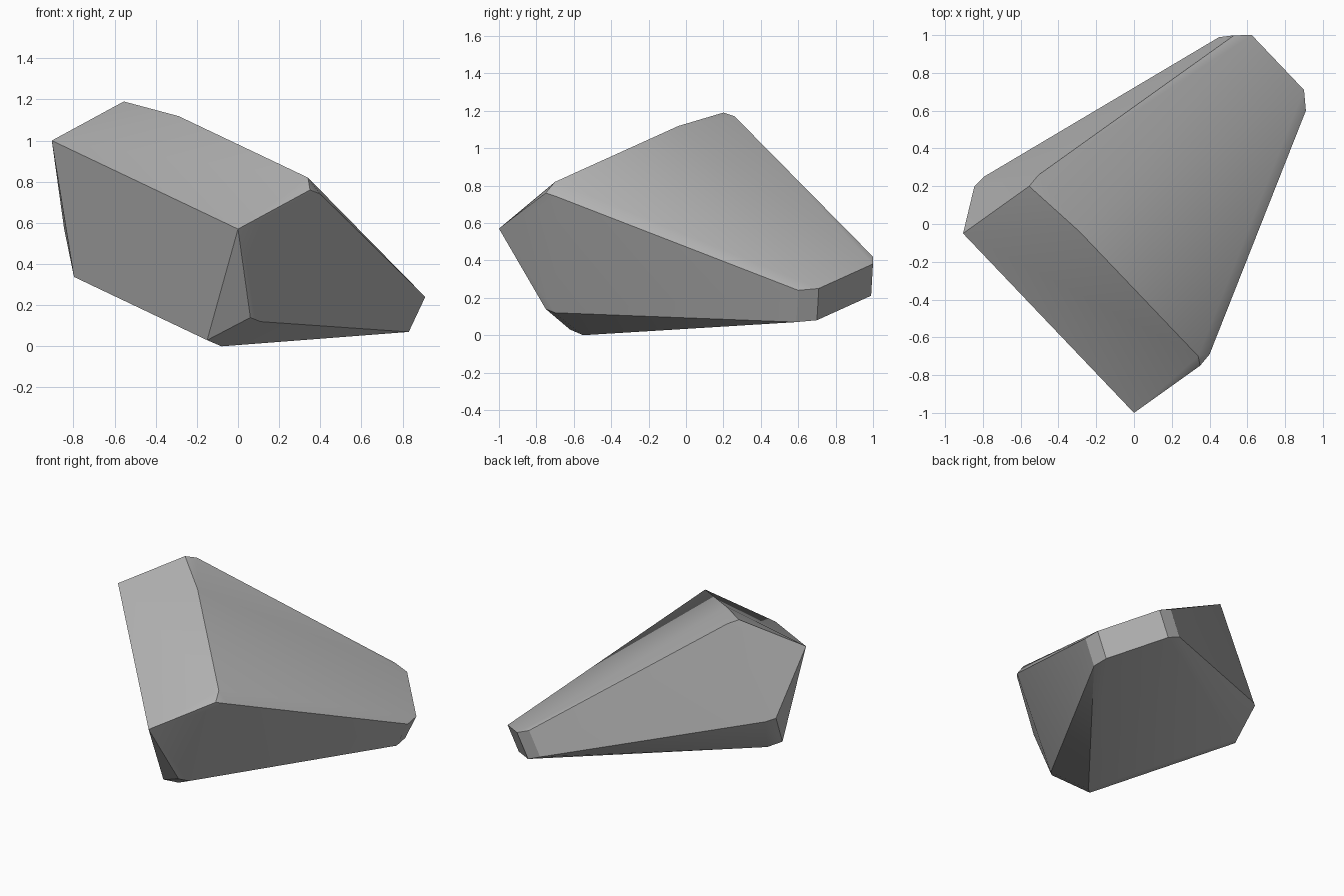
import bpy
import bmesh
import math
from mathutils import Vector

cube = bpy.data.objects.get("Cube")
if cube:
    bpy.data.objects.remove(cube, do_unlink=True)

# Stone colour
stone = bpy.data.materials.new("grey stone")
stone.use_nodes = True
grey = (0.45, 0.45, 0.45, 1)
stone.diffuse_color = grey
stone.node_tree.nodes["Principled BSDF"].inputs["Base Color"].default_value = grey

# The boulder is a chipped block: each corner has a partner across its width
across = Vector((-0.905, 0.95, 0.43))
corners = [
    ((0, -1, 0.57), 1),            # blunt front edge
    ((0.35, -0.75, 0.76), 1),      # upper chipped corner
    ((0.34, -0.70, 0.82), 0.695),
    ((0.40, -0.69, 0.74), 1),
    ((0.06, -0.75, 0.14), 1),      # lower chipped corner
    ((-0.15, -0.62, 0.03), 0.715),
    ((-0.08, -0.55, 0), 0.715),
    ((0.11, -0.70, 0.12), 1),
    ((0.91, 0.60, 0.24), 0.42),    # narrow tail end
    ((0.83, 0.59, 0.07), 0.42),
    ((0.90, 0.71, 0.25), 0.305),
    ((0.82, 0.70, 0.08), 0.305),
]

# Wrap the corners in a faceted skin
bm = bmesh.new()
for position, width in corners:
    start = Vector(position)
    bm.verts.new(start)
    bm.verts.new(start + across * width)
bmesh.ops.convex_hull(bm, input=bm.verts[:])
bmesh.ops.dissolve_limit(bm, angle_limit=math.radians(3),
                         verts=bm.verts[:], edges=bm.edges[:])
bmesh.ops.recalc_face_normals(bm, faces=bm.faces[:])
mesh = bpy.data.meshes.new("boulder")
bm.to_mesh(mesh)
bm.free()
mesh.materials.append(stone)

boulder = bpy.data.objects.new("boulder", mesh)
bpy.context.collection.objects.link(boulder)
bpy.ops.object.select_all(action="DESELECT")
boulder.select_set(True)
bpy.context.view_layer.objects.active = boulder
bpy.ops.object.shade_smooth_by_angle(angle=math.radians(30))
